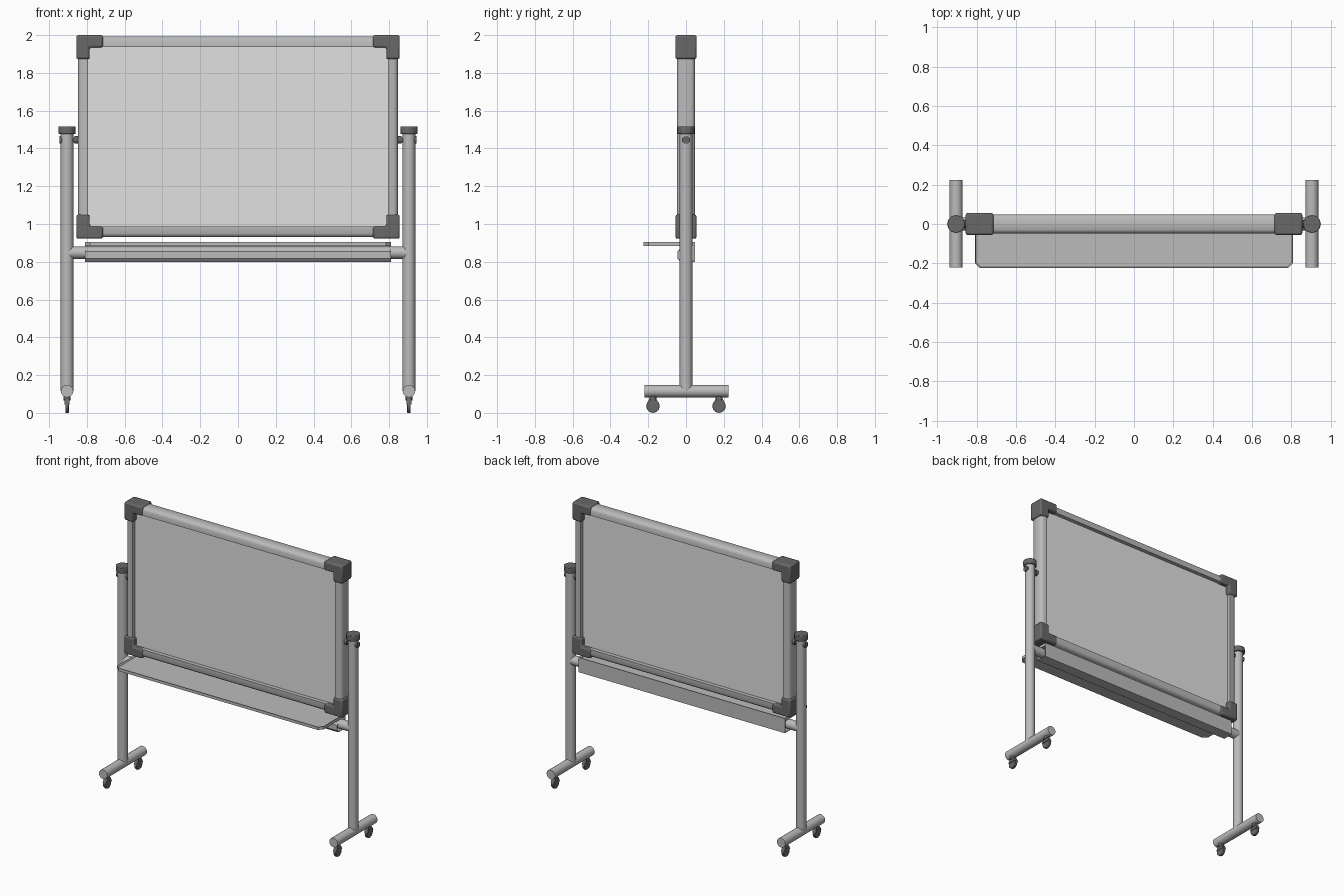
import bpy, bmesh, math
from mathutils import Vector, Matrix

if "Cube" in bpy.data.objects:
    bpy.data.objects.remove(bpy.data.objects["Cube"])


def material(name, v):
    m = bpy.data.materials.new(name)
    m.diffuse_color = (v, v, v, 1)
    m.use_nodes = True
    m.node_tree.nodes["Principled BSDF"].inputs["Base Color"].default_value = m.diffuse_color
    return m


BOARD = material("board_light_grey", 0.75)
METAL = material("metal_grey", 0.50)
DARK = material("dark_plastic", 0.14)


def finish(bm, name, mat, bevel=0, segments=2, smooth=True):
    bmesh.ops.recalc_face_normals(bm, faces=bm.faces)
    me = bpy.data.meshes.new(name)
    bm.to_mesh(me)
    bm.free()
    ob = bpy.data.objects.new(name, me)
    bpy.context.collection.objects.link(ob)
    me.materials.append(mat)
    if bevel:
        b = ob.modifiers.new("bevel", 'BEVEL')
        b.width, b.segments, b.limit_method = bevel, segments, 'ANGLE'
    if smooth:
        bpy.ops.object.select_all(action='DESELECT')
        ob.select_set(True)
        bpy.context.view_layer.objects.active = ob
        bpy.ops.object.shade_smooth_by_angle(angle=math.radians(40))
    return ob


def prism(name, pts, axis, a, b, mat, bevel=0):
    """Extrude a 2D outline along an axis (outline uses the two other axes in order)."""
    i = 'xyz'.index(axis)

    def place(p, d):
        c = list(p)
        c.insert(i, d)
        return Vector(c)
    bm = bmesh.new()
    f = bm.faces.new([bm.verts.new(place(p, a)) for p in pts])
    g = bmesh.ops.extrude_face_region(bm, geom=[f])
    move = Vector((0, 0, 0))
    move[i] = b - a
    bmesh.ops.translate(bm, vec=move, verts=[v for v in g['geom'] if isinstance(v, bmesh.types.BMVert)])
    return finish(bm, name, mat, bevel)


def rod(name, p, q, r, mat, sides=12, bevel=0):
    p, q = Vector(p), Vector(q)
    d = q - p
    bm = bmesh.new()
    rot = d.to_track_quat('Z', 'Y').to_matrix().to_4x4()
    bmesh.ops.create_cone(bm, cap_ends=True, segments=sides, radius1=r, radius2=r, depth=d.length,
                          matrix=Matrix.Translation((p + q) / 2) @ rot)
    return finish(bm, name, mat, bevel)


# writing board
prism("board_panel", [(-0.81, 0.96), (0.81, 0.96), (0.81, 1.965), (-0.81, 1.965)], 'y', -0.02, 0.02, BOARD)


# frame rails: rounded on the outer side, square on the inner side
def rail_profile(inner, outer):
    s = 1 if outer > inner else -1
    half = [(0.048, inner), (0.048, outer - s * 0.02), (0.042, outer - s * 0.008), (0.03, outer)]
    return half + [(-y, w) for y, w in reversed(half)]


prism("top_rail", rail_profile(1.938, 1.992), 'x', -0.80, 0.80, METAL)
prism("bottom_rail", rail_profile(0.986, 0.93), 'x', -0.80, 0.80, METAL)
for s, side in ((-1, "left"), (1, "right")):
    prism(side + "_rail", [(w, y) for y, w in rail_profile(s * 0.795, s * 0.846)],
          'z', 0.96, 1.96, METAL)
    # L-shaped corner covers
    for top, level in ((True, "top"), (False, "bottom")):
        zo, t = (2.0, -1) if top else (0.922, 1)
        pts = [(s * 0.856, zo), (s * 0.715, zo), (s * 0.715, zo + t * 0.065), (s * 0.785, zo + t * 0.065),
               (s * 0.785, zo + t * 0.127), (s * 0.856, zo + t * 0.127)]
        prism(f"{level}_{side}_corner", pts, 'y', -0.056, 0.056, DARK, 0.01)

    # stand post, cap, foot
    x = s * 0.905
    rod(side + "_post", (x, 0, 0.115), (x, 0, 1.485), 0.034, METAL, 16)
    rod(side + "_post_cap", (x, 0, 1.477), (x, 0, 1.516), 0.046, DARK, 12, 0.004)
    rod(side + "_foot", (x, -0.221, 0.115), (x, 0.225, 0.115), 0.033, METAL, 16)

    # pivot with inner collar and outer knob
    rod(side + "_pivot", (s * 0.84, 0, 1.445), (s * 0.94, 0, 1.445), 0.013, DARK)
    rod(side + "_pivot_collar", (s * 0.845, 0, 1.445), (s * 0.865, 0, 1.445), 0.02, DARK)
    rod(side + "_pivot_knob", (s * 0.93, 0, 1.445), (s * 0.946, 0, 1.445), 0.02, DARK)

    # casters: wheel, tapered fork and stem
    for e, end in ((-1, "front"), (1, "back")):
        y = e * 0.175
        tag = f"{end}_{side}_caster"
        rod(tag + "_wheel", (x - 0.009, y, 0.036), (x + 0.009, y, 0.036), 0.036, DARK, 12, 0.003)
        prism(tag + "_fork", [(y - 0.034, 0.045), (y + 0.034, 0.045), (y + 0.019, 0.074), (y - 0.019, 0.074)],
              'x', x - 0.013, x + 0.013, DARK)
        rod(tag + "_stem", (x, y, 0.065), (x, y, 0.09), 0.019, DARK)

# crossbar between the posts
rod("crossbar", (-0.905, 0, 0.848), (0.905, 0, 0.848), 0.033, METAL, 16)

# tray with clipped front corners and a raised rim
bm = bmesh.new()
outline = [(-0.81, 0.047), (-0.81, -0.198), (-0.783, -0.225), (0.783, -0.225), (0.81, -0.198), (0.81, 0.047)]
f = bm.faces.new([bm.verts.new((px, py, 0.884)) for px, py in outline])
g = bmesh.ops.extrude_face_region(bm, geom=[f])
bmesh.ops.translate(bm, vec=(0, 0, 0.021), verts=[v for v in g['geom'] if isinstance(v, bmesh.types.BMVert)])
bmesh.ops.recalc_face_normals(bm, faces=bm.faces)
top = max(bm.faces, key=lambda k: k.calc_center_median().z)
bmesh.ops.inset_region(bm, faces=[top], thickness=0.008)
bmesh.ops.translate(bm, vec=(0, 0, -0.012), verts=top.verts)
finish(bm, "tray", METAL, smooth=False)

# channel that wraps under the crossbar and carries the tray
prism("tray_channel", [(0.047, 0.89), (0.047, 0.80), (-0.03, 0.80), (-0.046, 0.818), (-0.046, 0.855),
                       (-0.034, 0.866), (-0.034, 0.86), (-0.04, 0.853), (-0.04, 0.82), (-0.028, 0.806),
                       (0.041, 0.806), (0.041, 0.89)], 'x', -0.81, 0.81, METAL)
